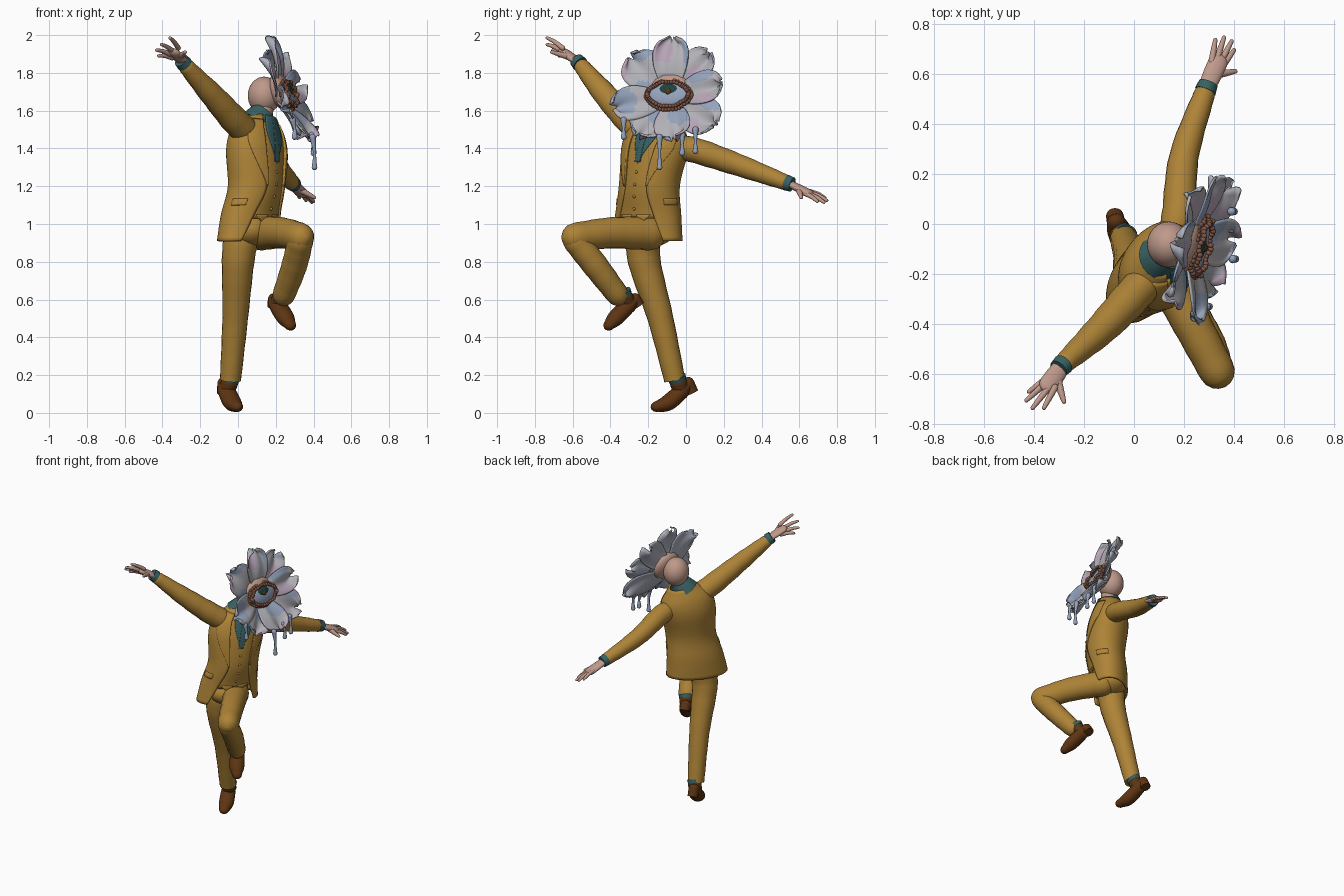
import bpy, bmesh, math
from mathutils import Vector, Matrix

old = bpy.data.objects.get("Cube")
if old:
    bpy.data.objects.remove(old, do_unlink=True)


def material(name, *rgb):
    m = bpy.data.materials.new(name)
    m.use_nodes = True
    m.diffuse_color = (*rgb, 1)
    bsdf = next(n for n in m.node_tree.nodes if n.type == 'BSDF_PRINCIPLED')
    bsdf.inputs["Base Color"].default_value = (*rgb, 1)
    return m


MUSTARD = material("mustard cloth", .425, .23, .038)
TEAL = material("teal cloth", .04, .118, .122)
SKIN = material("skin", .52, .32, .255)
LEATHER = material("brown leather", .11, .034, .006)
PETAL = material("pale petal", .44, .44, .475)
LILAC = material("lilac petal", .47, .37, .47)
BLUE = material("pale blue", .3, .365, .5)
BACK = material("grey petal back", .42, .445, .52)
RUST = material("rust stamen", .23, .095, .06)
DARK = material("dark teal", .012, .055, .05)

X, Z = Vector((1, 0, 0)), Vector((0, 0, 1))


def finish(name, bm, mats, thick=0):
    me = bpy.data.meshes.new(name)
    for f in bm.faces:
        f.smooth = len(f.verts) < 5
    bm.to_mesh(me)
    bm.free()
    for m in mats:
        me.materials.append(m)
    ob = bpy.data.objects.new(name, me)
    bpy.context.collection.objects.link(ob)
    if thick:
        mod = ob.modifiers.new("thickness", 'SOLIDIFY')
        mod.thickness = thick
        mod.offset = -1
        mod.material_offset = len(mats) - 1
    return ob


def grid(name, rows, mats, closed=False, thick=0, rule=None):
    """Skin a list of point rows; closed rows become capped rings."""
    bm = bmesh.new()
    vs = [[bm.verts.new(p) for p in row] for row in rows]
    n = len(rows[0])
    for i in range(len(rows) - 1):
        for j in range(n if closed else n - 1):
            k = (j + 1) % n
            f = bm.faces.new((vs[i][j], vs[i][k], vs[i + 1][k], vs[i + 1][j]))
            if rule:
                f.material_index = rule(i / (len(rows) - 1), j / (n - 1))
    if closed:
        bm.faces.new(vs[0][::-1])
        bm.faces.new(vs[-1])
    return finish(name, bm, mats, thick)


def spline(pts, steps):
    """Catmull-Rom samples through tuples of any length."""
    p = [pts[0], *pts, pts[-1]]
    out = []
    for i in range(1, len(p) - 2):
        for s in range(steps):
            t = s / steps
            out.append([b + .5 * t * (c - a + t * (2 * a - 5 * b + 4 * c - d + t * (3 * (b - c) + d - a)))
                        for a, b, c, d in zip(p[i - 1], p[i], p[i + 1], p[i + 2])])
    return out + [list(pts[-1])]


def tube(name, pts, mat, squash=1, up=Z, rounded=False, wrinkle=0):
    """Sweep a ring along points given as x, y, z, radius."""
    path = spline(pts, 7)
    c = [Vector(q[:3]) for q in path]
    r = [q[3] * (1 + wrinkle * math.sin(i * 2.1)) for i, q in enumerate(path)]
    t = [(c[min(i + 1, len(c) - 1)] - c[max(i - 1, 0)]).normalized() for i in range(len(c))]
    if rounded:
        c0, c1, r0, r1 = c[0], c[-1], r[0], r[-1]
        for a in (.4, .8, 1.15, 1.45):
            k, s = math.sin(a), math.cos(a)
            c, r = [c0 - t[0] * r0 * k] + c + [c1 + t[-1] * r1 * k], [r0 * s] + r + [r1 * s]
            t = [t[0]] + t + [t[-1]]
    rows = []
    for q, rad, d in zip(c, r, t):
        side = d.cross(up).normalized()
        nor = d.cross(side)
        rows.append([q + side * rad * math.cos(a) + nor * rad * squash * math.sin(a)
                     for a in (math.tau * j / 20 for j in range(20))])
    return grid(name, rows, [mat], closed=True)


def ball(name, centre, radii, mat, basis=Matrix.Identity(3)):
    bm = bmesh.new()
    bmesh.ops.create_uvsphere(bm, u_segments=32, v_segments=18, radius=1)
    for v in bm.verts:
        v.co = Vector(centre) + basis @ Vector([a * b for a, b in zip(v.co, radii)])
    return finish(name, bm, [mat])


# Torso surface: height, centre x, centre y, half width, half depth, coat gap in degrees
FACING, SIDE = Vector((.8, -.6, 0)), Vector((.6, .8, 0))
TORSO = spline([(.91, .055, -.207, .21, .13, 52), (1.05, .068, -.2, .19, .132, 36),
                (1.2, .098, -.194, .17, .136, 25), (1.38, .098, -.166, .185, .14, 27),
                (1.48, .105, -.143, .165, .12, 31), (1.55, .12, -.125, .1, .088, 42),
                (1.59, .13, -.115, .07, .07, 50)], 10)


def station(z):
    for a, b in zip(TORSO, TORSO[1:]):
        if z <= b[0]:
            k = max(0, (z - a[0]) / (b[0] - a[0]))
            return [p + (q - p) * k for p, q in zip(a, b)]
    return TORSO[-1]


def surface(z, deg, scale=1):
    _, x, y, w, d, _ = station(z)
    a = math.radians(deg)
    across = w * math.sin(a) * scale
    drop = .2 * across * min(1, max(0, (z - 1.28) / .2))
    return Vector((x, y, z - drop)) + FACING * d * math.cos(a) * scale + SIDE * across


def panel(name, z0, z1, lo, hi, mat, scale=1, thick=.006, cols=12, rows=24):
    """Patch of torso surface between two angle functions of height."""
    pts = []
    for i in range(rows + 1):
        z = z0 + (z1 - z0) * i / rows
        a, b = lo(z), hi(z)
        pts.append([surface(z, a + (b - a) * j / cols, scale) for j in range(cols + 1)])
    return grid(name, pts, [mat], thick=thick)


def gap(z):
    return station(z)[5]


# Suit jacket, waistcoat, shirt front and tie
panel("jacket", .91, 1.57, gap, lambda z: 360 - gap(z), MUSTARD, 1.02, .014, 56, 32)
panel("waistcoat", 1.03, 1.53, lambda z: -85, lambda z: 85, MUSTARD, .95, .01, 32)
for sign, label in ((1, "left"), (-1, "right")):
    def ordered(a, b):
        return (a, b) if sign > 0 else (b, a)
    lapel = ordered(lambda z: sign * (gap(z) - 1),
                    lambda z: sign * (gap(z) + 1 + 32 * min(1, (z - 1.2) / .22)))
    panel(label + "_lapel", 1.2, 1.54, *lapel, MUSTARD, 1.05, .01)
    panel(label + "_pocket_flap", 1.1, 1.135, *ordered(lambda z: sign * 58, lambda z: sign * 92),
          MUSTARD, 1.04, .008, rows=3)
    panel(label + "_waistcoat_point", 1.0, 1.05,
          *ordered(lambda z: sign * (12 - 150 * (z - 1.0)), lambda z: sign * (12 + 400 * (z - 1.0))),
          MUSTARD, .96, .01, rows=4)
panel("shirt_front", 1.32, 1.57, lambda z: -140 * (z - 1.32), lambda z: 150 * (z - 1.32), TEAL, .975)
panel("tie", 1.33, 1.55, lambda z: -4 - 8 * (1.55 - z), lambda z: 4 + 8 * (1.55 - z), TEAL, .99)
for i in range(4):
    ball("waistcoat_button", surface(1.08 + i * .065, 0, .95), (.008,) * 3, MUSTARD)
ball("trouser_seat", (.065, -.205, .97), (.12, .15, .095), MUSTARD)
tube("shirt_collar", [(.1, -.137, 1.53, .092), (.12, -.125, 1.562, .08), (.143, -.115, 1.592, .066)], TEAL, up=X)
tube("neck", [(.125, -.12, 1.55, .055), (.14, -.09, 1.66, .055)], SKIN, up=X)
ball("head", (.138, -.082, 1.68), (.086, .092, .1), SKIN)

# Arms, cuffs and hands
tube("right_sleeve", [(.1, -.17, 1.46, .05), (.02, -.26, 1.51, .074), (-.125, -.415, 1.67, .064),
                      (-.27, -.548, 1.83, .043)], MUSTARD, rounded=True, wrinkle=.02)
tube("left_sleeve", [(.14, -.1, 1.41, .055), (.177, .03, 1.395, .067), (.2, .27, 1.315, .059),
                     (.28, .515, 1.225, .043)], MUSTARD, rounded=True, wrinkle=.02)
tube("right_cuff", [(-.282, -.56, 1.846, .043), (-.302, -.58, 1.867, .039)], TEAL)
tube("left_cuff", [(.285, .53, 1.22, .043), (.297, .562, 1.209, .039)], TEAL)


def hand(label, wrist, knuckles, tips, thumb):
    wrist, knuckles = Vector(wrist), Vector(knuckles)
    middle = sum((Vector(t) for t in tips), Vector()) / len(tips)
    heel = wrist.lerp(knuckles, .5)
    tube(label + "_palm", [(*wrist, .033), (*heel, .038), (*knuckles, .039)], SKIN, .55, rounded=True)
    for tip in tips:
        tip = Vector(tip)
        base = knuckles + (tip - middle) * .55
        bend = base.lerp(tip, .55) + Z * .005
        tube(label + "_finger", [(*base, .0135), (*bend, .0115), (*tip, .0085)], SKIN, rounded=True)
    thumb = Vector(thumb)
    tube(label + "_thumb", [(*heel, .019), (*heel.lerp(thumb, .6), .014), (*thumb, .009)], SKIN, rounded=True)


hand("right", (-.285, -.565, 1.855), (-.34, -.64, 1.905),
     [(-.36, -.735, 1.985), (-.405, -.735, 1.95), (-.43, -.705, 1.92), (-.42, -.67, 1.89)], (-.28, -.71, 1.91))
hand("left", (.29, .545, 1.215), (.335, .645, 1.165),
     [(.325, .735, 1.14), (.36, .745, 1.125), (.39, .73, 1.115), (.4, .695, 1.12)], (.405, .61, 1.14))

# Legs
tube("standing_trouser_leg", [(.02, -.225, .95, .095), (.0, -.22, .8, .086), (-.015, -.135, .5, .068),
                              (-.04, -.06, .175, .056)], MUSTARD, up=X, wrinkle=.012)
tube("raised_thigh", [(.12, -.19, .95, .085), (.23, -.395, .953, .078), (.332, -.588, .93, .072)],
     MUSTARD, 1.06, rounded=True, wrinkle=.012)
tube("raised_shin", [(.33, -.583, .91, .068), (.298, -.48, .78, .068), (.243, -.362, .625, .06)],
     MUSTARD, up=X, rounded=True, wrinkle=.015)


def shoe(label, ankle, path, heel_base):
    ankle, heel = Vector(ankle), Vector(path[0])
    sizes = (.037, .048, .05, .034)
    tube(label + "_shoe", [(*p, r) for p, r in zip(path, sizes)], LEATHER, .85, rounded=True)
    tube(label + "_shoe_opening", [(*ankle, .046), (*path[1], .044)], LEATHER, up=X, rounded=True)
    tube(label + "_shoe_heel", [(*heel, .037), (*heel_base, .035)], LEATHER, up=X)
    out = (ankle - Vector(path[1])).normalized()
    tube(label + "_sock", [(*(ankle + out * .01), .046), (*(ankle + out * .035), .05)], TEAL, up=X)


shoe("standing", (-.045, -.04, .16),
     [(-.072, .008, .155), (-.06, -.025, .115), (-.03, -.095, .054), (-.007, -.153, .034)], (-.077, .032, .105))
shoe("raised", (.225, -.325, .61),
     [(.195, -.275, .6), (.21, -.305, .57), (.25, -.37, .505), (.275, -.405, .467)], (.19, -.252, .565))

# Flower head: petals around an eye
CENTRE = Vector((.255, -.09, 1.68))
N = Vector((1, -.22, .29)).normalized()
H = Z.cross(N).normalized()
V = N.cross(H)
BASIS = Matrix((N, H, V)).transposed()


def on_flower(n, h, v):
    return CENTRE + BASIS @ Vector((n, h, v))


def petal(index, angle, reach, width):
    th = math.radians(angle)
    rows = []
    for i in range(17):
        u = i / 16
        if u < .6:
            half = width * (.5 + .5 * math.sin(math.pi * u / 1.2))
        else:
            half = width * max(.2, (1 - ((u - .6) / .4) ** 2.6) ** .5)
        row = []
        for j in range(17):
            t = 1 - j / 8
            r = .05 + (reach - .05) * u + .012 * u * math.cos(7 * t + angle)
            lift = -.02 + .04 * u * u * t * t + .012 * u * math.sin(5 * t + angle) - .018 * (index % 2)
            lift += .03 * math.sin(math.pi * u) + u * u * (.04 - .035 * math.sin(th))
            row.append(on_flower(lift, r * math.cos(th) - half * t * math.sin(th),
                                 r * math.sin(th) + half * t * math.cos(th)))
        rows.append(row)

    def blotch(u, t):
        k = math.sin(4 * u + angle) * math.sin(3 * t + 2 * angle)
        return 1 if k > .6 else 2 if k < -.3 else 0
    grid("petal", rows, [PETAL, LILAC, BLUE, BACK], thick=.009, rule=blotch)


for i, spec in enumerate([(90, .315, .092), (50, .305, .09), (12, .285, .09), (-32, .31, .11),
                          (-78, .26, .1), (-122, .27, .1), (-165, .295, .095), (136, .31, .115)]):
    petal(i, *spec)

ball("eye_socket", on_flower(-.025, 0, .03), (.05, .11, .1), SKIN, BASIS)
ball("eyeball", on_flower(.005, 0, 0), (.03, .115, .07), BLUE, BASIS)
ball("iris", on_flower(.02, 0, .022), (.018, .056, .036), DARK, BASIS)
ball("pupil", on_flower(.031, 0, .014), (.012, .018, .018), LEATHER, BASIS)

# Ring of stamen beads shaped like eyelids
bm = bmesh.new()
for row in range(2):
    for k in range(44):
        a = math.tau * (k + row / 2) / 44
        rise = math.sin(a) * abs(math.sin(a)) ** .3
        spot = on_flower(.03 - .022 * row + .006 * math.sin(5 * k), (.112 + .012 * row) * math.cos(a),
                         (.068 + .012 * row) * rise)
        bmesh.ops.create_icosphere(bm, subdivisions=2, radius=.0115, matrix=Matrix.Translation(spot))
finish("stamen_ring", bm, [RUST])

# Drips hanging from the lower petals
for x, y, top, end in ((.405, -.14, 1.46, 1.3), (.4, -.02, 1.47, 1.375), (.4, .05, 1.5, 1.385),
                       (.3, -.33, 1.55, 1.46)):
    tube("petal_drip", [(x - .01, y, top, .017), (x, y, top * .5 + end * .5, .008),
                        (x, y, end + .02, .012), (x, y, end, .015)], BLUE, up=X, rounded=True)
